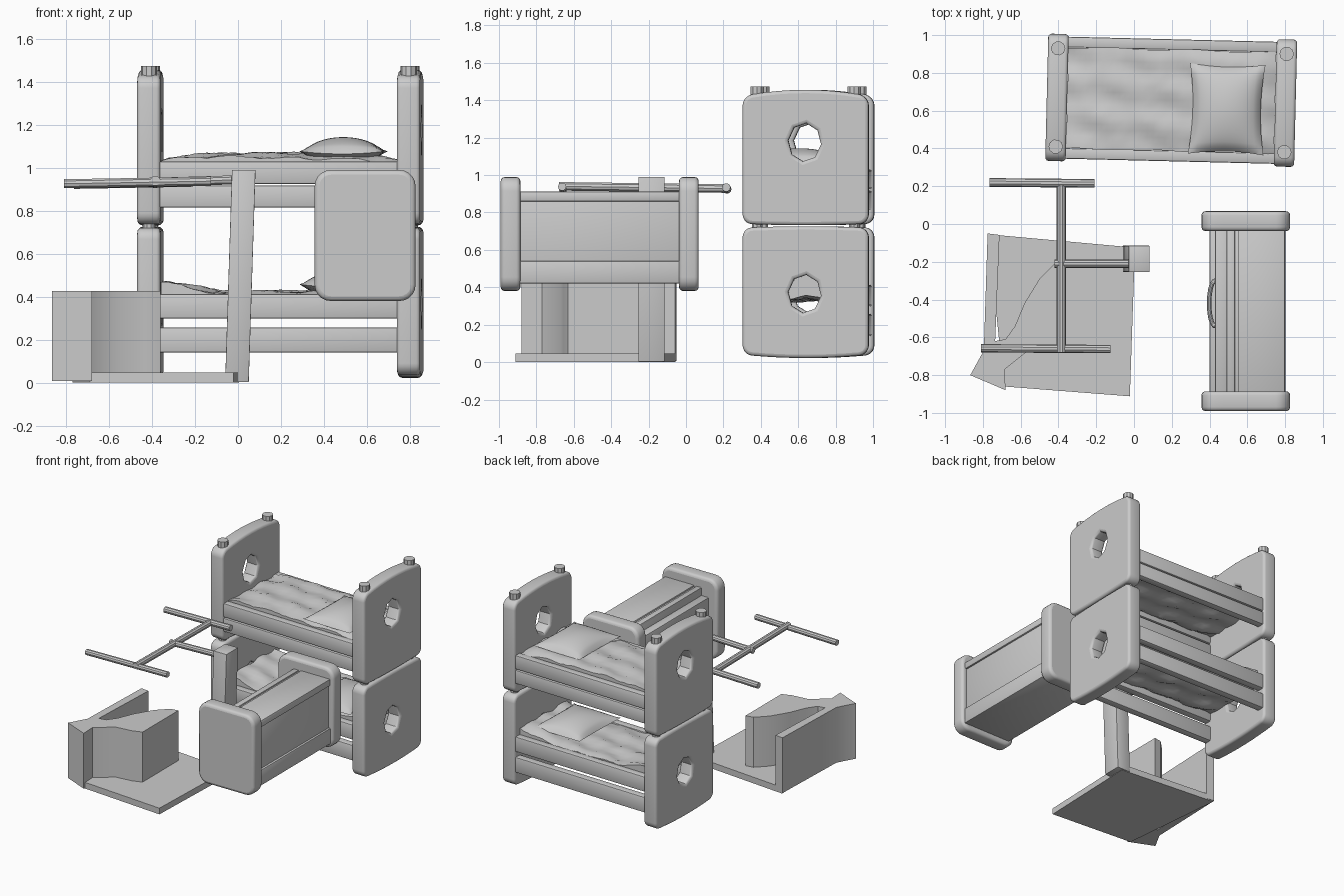
import bpy, bmesh, math, random
from mathutils import Matrix, Vector

if "Cube" in bpy.data.objects:
    bpy.data.objects.remove(bpy.data.objects["Cube"])

random.seed(3)
pi = math.pi


def add(name, data, smooth=True):
    ob = bpy.data.objects.new(name, data)
    bpy.context.scene.collection.objects.link(ob)
    if ob.type == 'CURVE':
        dg = bpy.context.evaluated_depsgraph_get()
        me = bpy.data.meshes.new_from_object(ob.evaluated_get(dg))
        bpy.data.objects.remove(ob)
        return add(name, me, smooth)
    if smooth:
        bpy.ops.object.select_all(action='DESELECT')
        ob.select_set(True)
        bpy.context.view_layer.objects.active = ob
        bpy.ops.object.shade_smooth_by_angle(angle=math.radians(35))
    return ob


def curve(name, splines, dims='2D', cyclic=True, **props):
    cu = bpy.data.curves.new(name, 'CURVE')
    cu.dimensions = dims
    for pts in splines:
        sp = cu.splines.new('POLY')
        sp.points.add(len(pts) - 1)
        for p, q in zip(sp.points, pts):
            p.co = (*q, *([0] * (3 - len(q))), 1)
        sp.use_cyclic_u = cyclic
    for k, v in props.items():
        setattr(cu, k, v)
    return add(name, cu)


def slab(name, splines, thick, loc, rot=(0, 0, 0), bev=0.0):
    """Flat profile (with optional hole) extruded about its own plane."""
    ob = curve(name, splines, fill_mode='BOTH', extrude=thick / 2 - bev,
               bevel_depth=bev, bevel_resolution=2, offset=-bev)
    ob.location, ob.rotation_euler = loc, rot
    return ob


def tube(name, pts, r):
    return curve(name, [pts], '3D', False, bevel_depth=r, bevel_resolution=3,
                 use_fill_caps=True)


def box(name, x, y, z, bev=0.01):
    bm = bmesh.new()
    bmesh.ops.create_cube(bm, size=1)
    for v in bm.verts:
        for i, (a, b) in enumerate((x, y, z)):
            v.co[i] = (a + b) / 2 + v.co[i] * (b - a)
    if bev:
        bmesh.ops.bevel(bm, geom=bm.edges[:], offset=bev, segments=2,
                        profile=0.5, affect='EDGES')
    me = bpy.data.meshes.new(name)
    bm.to_mesh(me)
    return add(name, me)


def rounded(w, z0, z1, r, top=0.0, bottom=0.0):
    """Rounded rectangle whose top and bottom edges may bow outwards."""
    out = []
    for cx, cz, a0 in ((w - r, z1 - r, 0), (r - w, z1 - r, 90),
                       (r - w, z0 + r, 180), (w - r, z0 + r, 270)):
        for i in range(6):
            a = math.radians(a0 + 18 * i)
            out.append((cx + r * math.cos(a), cz + r * math.sin(a)))
        if a0 in (0, 180):
            s = 1 if a0 == 0 else -1
            out += [(s * (w - r) * k / 4, z1 if s > 0 else z0) for k in (3, 2, 1, 0, -1, -2, -3)]
    mid = (z0 + z1) / 2
    return [(x, z + (top if z > mid else -bottom) * (1 - (x / w) ** 2)) for x, z in out]


def sheet(name, nx, ny, fn):
    """Closed two-sided soft shape; fn(u, v, side) with u, v in -1..1."""
    bm = bmesh.new()
    g = {}
    for s in (1, -1):
        for i in range(nx + 1):
            for j in range(ny + 1):
                g[s, i, j] = bm.verts.new(fn(2 * i / nx - 1, 2 * j / ny - 1, s))
    for s in (1, -1):
        for i in range(nx):
            for j in range(ny):
                q = [g[s, i, j], g[s, i + 1, j], g[s, i + 1, j + 1], g[s, i, j + 1]]
                bm.faces.new(q[::s])
    rim = ([(i, 0) for i in range(nx)] + [(nx, j) for j in range(ny)]
           + [(i, ny) for i in range(nx, 0, -1)] + [(0, j) for j in range(ny, 0, -1)])
    for a, b in zip(rim, rim[1:] + rim[:1]):
        bm.faces.new((g[-1, *a], g[-1, *b], g[1, *b], g[1, *a]))
    bmesh.ops.remove_doubles(bm, verts=bm.verts[:], dist=0.0005)
    me = bpy.data.meshes.new(name)
    bm.to_mesh(me)
    return add(name, me)


# ---- Bunk bed, built about its own centre and turned slightly ----
bed = []
YZ = (pi / 2, 0, pi / 2)
for side, sx in (('left', -0.605), ('right', 0.605)):
    for level, z0, z1, t, b, hz in (('lower', 0.04, 0.718, 0.008, 0.018, 0.365),
                                    ('upper', 0.74, 1.422, 0.034, 0.008, 1.175)):
        hole = [(0.088 * math.sin(k * pi / 4 + 0.1) - 0.005,
                 hz + 0.102 * math.cos(k * pi / 4 + 0.1)) for k in range(8)]
        bed.append(slab(f'{side}_{level}_end_panel',
                        [rounded(0.337, z0, z1, 0.05, t, b), hole],
                        0.108, (sx, 0, 0), YZ, 0.018))
    # Peg knobs on top and short stacking dowels
    for sy in (-0.26, 0.26):
        bed.append(tube(f'{side}_knob', [(sx, sy, 1.40), (sx, sy, 1.462), (sx, sy, 1.474)], 0.038))
        bed.append(tube(f'{side}_dowel', [(sx, sy, 0.68), (sx, sy, 0.78)], 0.03))

for level, rails, mz in (('lower', ((0.14, 0.257), (0.298, 0.412)), 0.42),
                         ('upper', ((0.815, 0.918), (0.925, 1.03)), 1.04)):
    for face, y in (('front', -0.295), ('back', 0.295)):
        for z in rails:
            bed.append(box(f'{level}_{face}_rail', (-0.57, 0.57), (y - 0.028, y + 0.028), z, 0.008))

    # Rumpled mattress, dished on the lower bunk and domed on the upper
    def mattress(u, v, s, mz=mz, low=level == 'lower'):
        wave = 0.007 * math.sin(9 * v + 2 * u) + 0.005 * math.sin(13 * u + 6 * v)
        wave += random.uniform(-0.003, 0.003)
        form = 0.055 * max(0, abs(u) - 0.5) / 0.5 if low else 0.022 * (1 - u ** 4)
        edge = (1 - u ** 8) * (1 - v ** 8)
        z = mz + wave + form if s > 0 else mz - 0.085 + 1.2 * wave
        return (u * 0.55, v * 0.268 * (1 + 0.015 * math.sin(8 * u)), z - 0.012 * s * (1 - edge))
    bed.append(sheet(f'{level}_mattress', 36, 16, mattress))

    # Pillow with pinched corners
    def pillow(u, v, s, mz=mz):
        puff = ((1 - u * u) * (1 - v * v)) ** 0.55
        return (0.295 + 0.2 * u * (1 - 0.1 * (1 - v * v)),
                -0.04 + 0.24 * v * (1 - 0.07 * (1 - u * u)),
                mz + 0.025 + 0.012 * u * u * v * v + (0.078 if s > 0 else -0.035) * puff)
    bed.append(sheet(f'{level}_pillow', 18, 18, pillow))

turn = Matrix.Translation((0.197, 0.655, 0)) @ Matrix.Rotation(math.radians(-1.4), 4, 'Z')
for ob in bed:
    bpy.context.view_layer.update()
    ob.matrix_basis = turn @ ob.matrix_basis

# ---- Chest with rounded end boards ----
for name, y, in (('chest_front_end', -0.938), ('chest_back_end', 0.015)):
    slab(name, [rounded(0.235, 0.38, 0.99, 0.075)], 0.105, (0.592, y, 0),
         (pi / 2, 0, 0), 0.022)
ys = (-0.90, -0.03)
box('chest_body', (0.49, 0.787), ys, (0.42, 0.90), 0.004)
box('chest_lid', (0.552, 0.80), ys, (0.86, 0.912), 0.008)
box('chest_top_strip', (0.49, 0.535), ys, (0.87, 0.91), 0.006)
box('chest_right_plinth', (0.70, 0.803), ys, (0.42, 0.54), 0.008)
box('chest_base', (0.40, 0.79), ys, (0.42, 0.45), 0.004)
box('chest_lower_front', (0.40, 0.48), ys, (0.43, 0.60), 0.006)
box('chest_drawer_front', (0.43, 0.50), ys, (0.62, 0.85), 0.008)
tube('chest_handle', [(0.45 - 0.052 * math.sin(pi * k / 10) ** 0.6,
                       -0.42 - 0.125 * math.cos(pi * k / 10), 0.74) for k in range(11)], 0.012)

# ---- Slide base: floor board, U-shaped wall and post ----
slab('floor_board', [[(-0.77, -0.055), (-0.71, -0.06), (0.005, -0.125), (-0.022, -0.912), (-0.69, -0.86)]],
     0.047, (0, 0, 0.0235))
slab('curved_wall', [[(-0.775, -0.05), (-0.712, -0.058), (-0.735, -0.62), (-0.68, -0.61),
                      (-0.63, -0.54), (-0.58, -0.42), (-0.50, -0.29), (-0.42, -0.21),
                      (-0.36, -0.20), (-0.36, -0.63), (-0.43, -0.655), (-0.56, -0.67),
                      (-0.685, -0.77), (-0.68, -0.88), (-0.867, -0.80), (-0.795, -0.67)]],
     0.42, (0, 0, 0.217))
post = box('post', (-0.06, 0.05), (-0.255, -0.115), (0.003, 0.99), 0.003)
for v in post.data.vertices:
    v.co.x += 0.032 * v.co.z

# ---- Overhead rod frame ----
tube('frame_spine', [(-0.385, -0.68, 0.94), (-0.385, 0.22, 0.928)], 0.024)
tube('frame_arm', [(-0.42, -0.21, 0.932), (0.02, -0.21, 0.945)], 0.022)
tube('frame_front_bar', [(-0.81, -0.658, 0.926), (-0.125, -0.662, 0.938)], 0.022)
tube('frame_back_bar', [(-0.765, 0.22, 0.924), (-0.21, 0.215, 0.934)], 0.023)
